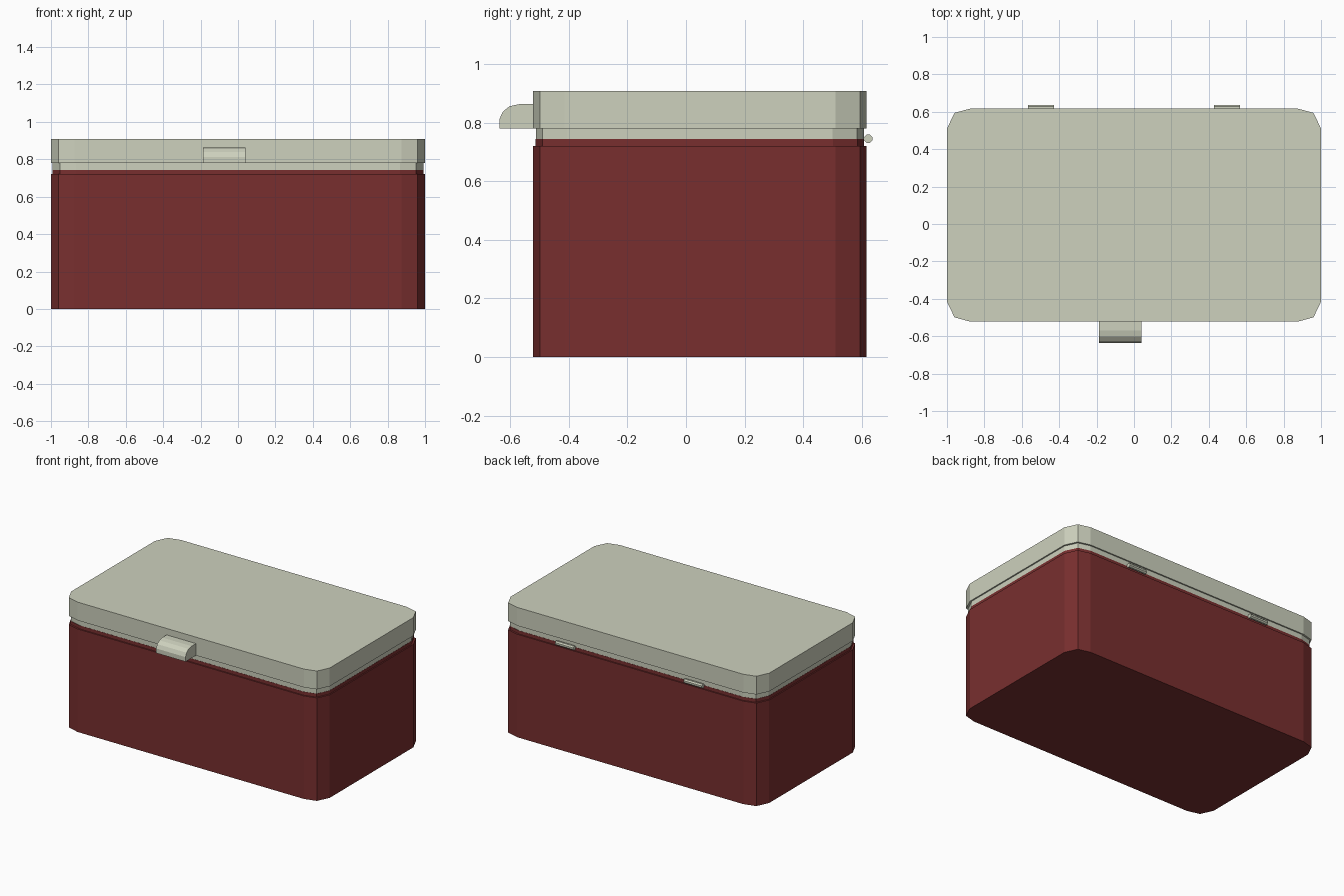
import bpy, bmesh, math
from mathutils import Matrix

if "Cube" in bpy.data.objects:
    bpy.data.objects.remove(bpy.data.objects["Cube"])


def material(name, rgb):
    m = bpy.data.materials.new(name)
    m.diffuse_color = (*rgb, 1)
    m.use_nodes = True
    m.node_tree.nodes["Principled BSDF"].inputs["Base Color"].default_value = m.diffuse_color
    return m


RED = material("dark red", (0.188, 0.028, 0.028))
CREAM = material("pale grey green", (0.61, 0.635, 0.51))

CY = 0.0475            # the box sits slightly behind the centre
HX, HY = 1.0, 0.5695   # half sizes of the box outline


def finish(bm, name, mat):
    bmesh.ops.recalc_face_normals(bm, faces=bm.faces)
    me = bpy.data.meshes.new(name)
    bm.to_mesh(me)
    bm.free()
    me.materials.append(mat)
    ob = bpy.data.objects.new(name, me)
    bpy.context.collection.objects.link(ob)
    return ob


def outline(inset):
    """Rectangle with two-facet corners, shrunk by inset."""
    x, y = HX - inset, HY - inset
    c = [(x, y - 0.107), (x - 0.04, y - 0.023), (x - 0.125, y)]
    pts = c + [(-a, b) for a, b in reversed(c)]
    pts += [(-a, -b) for a, b in pts]
    return [(a, b + CY) for a, b in pts]


def shell(name, steps, mat):
    """Bridge a stack of (inset, z) outlines and cap both ends."""
    bm = bmesh.new()
    rings = [[bm.verts.new((x, y, z)) for x, y in outline(i)] for i, z in steps]
    for r, s in zip(rings, rings[1:]):
        for k in range(len(r)):
            n = (k + 1) % len(r)
            bm.faces.new((r[k], r[n], s[n], s[k]))
    bm.faces.new(rings[0])
    bm.faces.new(rings[-1])
    return finish(bm, name, mat)


# hollow body with a stepped rim
shell("box_body", [(0, 0), (0, 0.72), (0.0085, 0.72), (0.0085, 0.744),
                   (0.04, 0.744), (0.04, 0.03)], RED)

# hollow lid with a narrower lip underneath
shell("box_lid", [(0.04, 0.88), (0.04, 0.72), (0.0095, 0.72), (0.0095, 0.78),
                  (0, 0.78), (0, 0.908)], CREAM)

# rounded front latch, profile in y and z extruded along x
profile = [(-0.515, 0.78), (-0.637, 0.78), (-0.637, 0.812), (-0.625, 0.838),
           (-0.602, 0.856), (-0.57, 0.863), (-0.515, 0.863)]
bm = bmesh.new()
face = bm.faces.new([bm.verts.new((-0.187, y, z)) for y, z in profile])
ext = bmesh.ops.extrude_face_region(bm, geom=[face])["geom"]
bmesh.ops.translate(bm, vec=(0.227, 0, 0),
                    verts=[v for v in ext if isinstance(v, bmesh.types.BMVert)])
# the extrusion keeps the starting face, so the latch is closed
finish(bm, "front_latch", CREAM)

# two hinge barrels at the back
for side, name in ((-1, "hinge_left"), (1, "hinge_right")):
    bm = bmesh.new()
    bmesh.ops.create_cone(bm, cap_ends=True, segments=8, radius1=0.0155,
                          radius2=0.0155, depth=0.14,
                          matrix=Matrix.Translation((side * 0.497, 0.622, 0.745))
                          @ Matrix.Rotation(math.pi / 2, 4, 'Y')
                          @ Matrix.Rotation(math.pi / 8, 4, 'Z'))
    finish(bm, name, CREAM)
